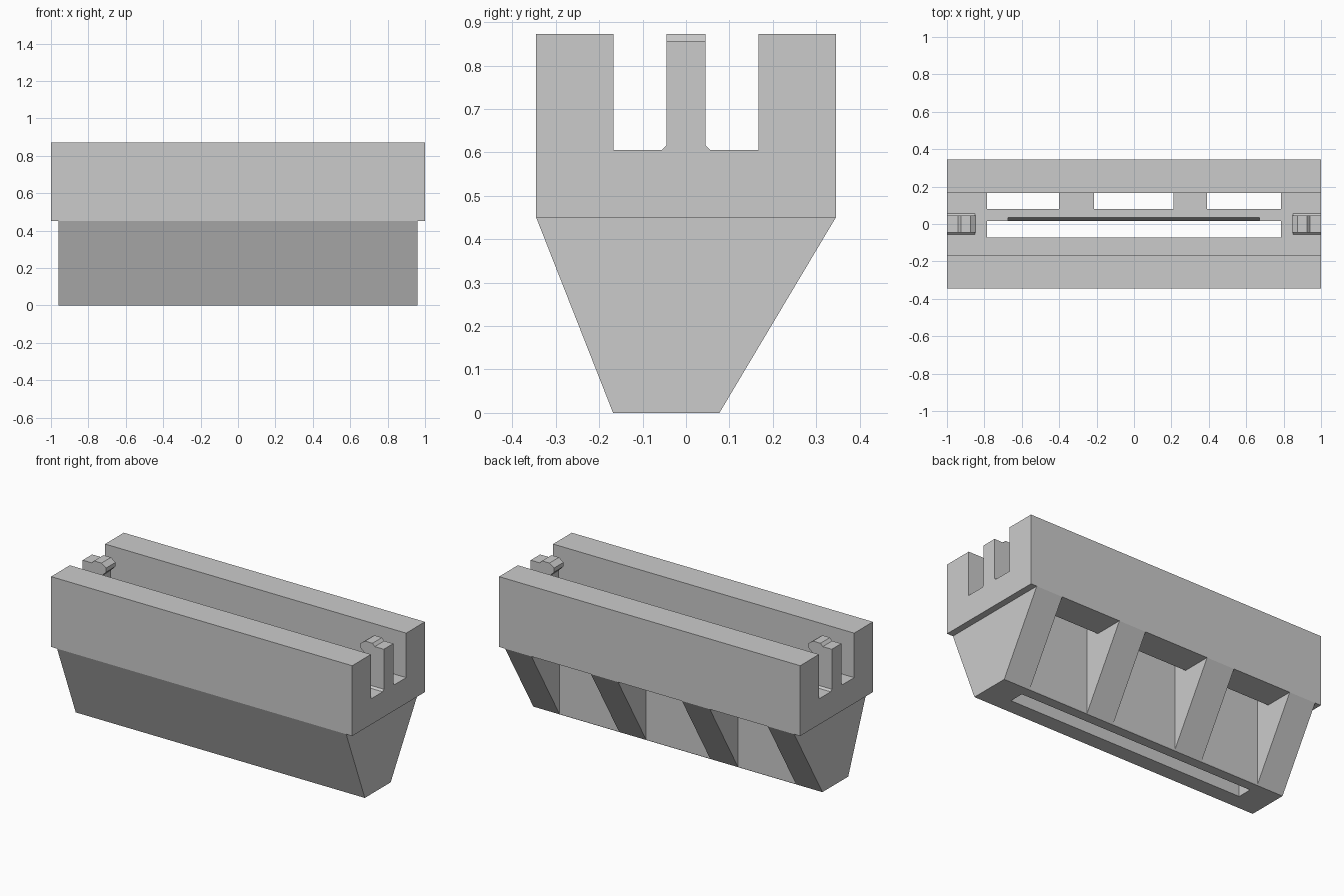
import bpy
import bmesh

cube = bpy.data.objects.get("Cube")
if cube:
    bpy.data.objects.remove(cube, do_unlink=True)

grey = bpy.data.materials.new("light_grey")
grey.use_nodes = True
grey.diffuse_color = (0.6, 0.6, 0.6, 1)
grey.node_tree.nodes["Principled BSDF"].inputs["Base Color"].default_value = (0.6, 0.6, 0.6, 1)


def prism(name, profile, start, end, axis="x"):
    """Extrude a closed profile along x (profile is y, z) or y (profile is x, z)."""
    bm = bmesh.new()
    place = (lambda a, b, t: (t, a, b)) if axis == "x" else (lambda a, b, t: (a, t, b))
    face = bm.faces.new([bm.verts.new(place(a, b, start)) for a, b in profile])
    moved = bmesh.ops.extrude_face_region(bm, geom=[face])["geom"]
    bmesh.ops.translate(bm, vec=place(0, 0, end - start),
                        verts=[v for v in moved if isinstance(v, bmesh.types.BMVert)])
    bmesh.ops.recalc_face_normals(bm, faces=bm.faces)
    mesh = bpy.data.meshes.new(name)
    bm.to_mesh(mesh)
    bm.free()
    mesh.materials.append(grey)
    obj = bpy.data.objects.new(name, mesh)
    bpy.context.collection.objects.link(obj)
    return obj


def rect(a0, a1, b0, b1):
    return [(a0, b0), (a1, b0), (a1, b1), (a0, b1)]


def cut(target, profile, start, end):
    """Subtract a prism from the target and discard the cutter."""
    cutter = prism("cutter", profile, start, end)
    cutter.hide_render = True
    mod = target.modifiers.new("cut", "BOOLEAN")
    mod.operation = "DIFFERENCE"
    mod.solver = "EXACT"
    mod.object = cutter
    bpy.context.view_layer.objects.active = target
    bpy.ops.object.modifier_apply(modifier=mod.name)
    bpy.data.objects.remove(cutter, do_unlink=True)


OUT, IN = 0.345, 0.167            # outer and inner faces of the rails
STEP, FLOOR, TOP = 0.45, 0.605, 0.872
WINDOWS = [(-0.785, -0.40), (-0.215, 0.21), (0.39, 0.785)]

# Upper channel with its two rails
channel = prism("rail_channel", [
    (-OUT, STEP), (OUT, STEP), (OUT, TOP), (IN, TOP),
    (IN, FLOOR), (-IN, FLOOR), (-IN, TOP), (-OUT, TOP)], -1, 1)

# Tapered lower body
body = prism("tapered_body", [
    (-0.168, 0), (0.077, 0), (OUT, STEP), (-OUT, STEP)], -0.96, 0.96)

# Long slot through both parts
for part in (channel, body):
    cut(part, rect(-0.073, 0.016, -0.1, 0.7), -0.787, 0.787)

# Shallow sloping recess at the top of the inner wall
cut(channel, [(-0.03, 0.5), (0.016, 0.5), (0.037, 0.62), (-0.03, 0.62)], -0.675, 0.67)

# Back openings that leave four ribs
for start, end in WINDOWS:
    cut(channel, rect(0.08, IN, 0.3, 0.7), start, end)
    cut(body, rect(0.08, 0.5, -0.1, 0.6), start, end)

# Hooked clip and its flared foot at each end
hook = [(1, 0.59), (1, 0.856), (0.94, 0.856), (0.925, TOP), (0.875, TOP),
        (0.845, 0.85), (0.845, 0.825), (0.875, 0.795), (0.875, 0.59)]
foot = [(-0.056, FLOOR), (0.056, FLOOR), (0.045, 0.616), (-0.045, 0.616)]
for side, name in ((1, "left"), (-1, "right")):
    prism(name + "_clip", [(side * x, z) for x, z in hook], -0.045, 0.045, "y")
    prism(name + "_clip_foot", foot, side * 0.85, side)
